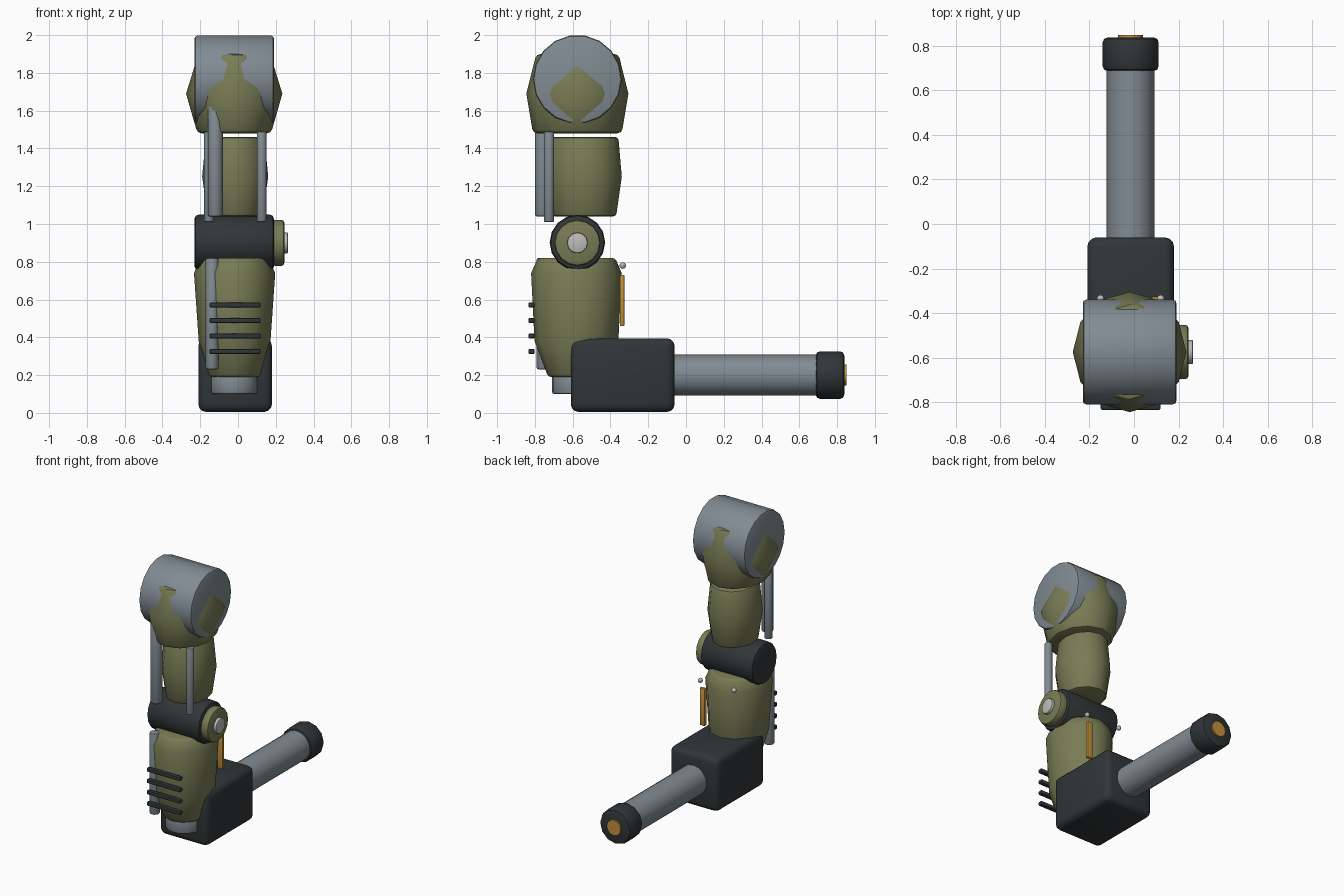
import bpy, bmesh
from math import sin, cos, pi, radians
from mathutils import Matrix

if "Cube" in bpy.data.objects:
    bpy.data.objects.remove(bpy.data.objects["Cube"], do_unlink=True)


def material(name, r, g, b):
    m = bpy.data.materials.new(name)
    m.use_nodes = True
    m.diffuse_color = (r, g, b, 1)
    bsdf = m.node_tree.nodes["Principled BSDF"]
    bsdf.inputs["Base Color"].default_value = (r, g, b, 1)
    bsdf.inputs["Roughness"].default_value = 0.6
    return m


STEEL = material("steel", 0.22, 0.26, 0.29)
OLIVE = material("olive", 0.19, 0.20, 0.09)
DARK = material("dark", 0.03, 0.036, 0.039)
ORANGE = material("orange", 0.55, 0.28, 0.04)
SILVER = material("silver", 0.50, 0.50, 0.48)

CX, CY = -0.02, -0.575   # axis of the arm


def finish(name, bm, mat, bevel=0.0, segments=2):
    """Round the hard rims, shade smoothly and link the part."""
    if bevel:
        bm.normal_update()
        rims = [e for e in bm.edges if e.calc_face_angle(0) > radians(50)]
        bmesh.ops.bevel(bm, geom=rims, offset=bevel, segments=segments,
                        profile=0.5, affect='EDGES', clamp_overlap=True)
    bmesh.ops.recalc_face_normals(bm, faces=bm.faces)
    me = bpy.data.meshes.new(name)
    bm.to_mesh(me)
    bm.free()
    me.materials.append(mat)
    me.shade_smooth()
    me.set_sharp_from_angle(angle=radians(35))
    ob = bpy.data.objects.new(name, me)
    bpy.context.collection.objects.link(ob)
    return ob


def cylinder(name, axis, center, radius, start, end, mat, sides=16, bevel=0.0):
    """Cylinder along an axis; center gives the other two coordinates in order."""
    bm = bmesh.new()
    bmesh.ops.create_cone(bm, cap_ends=True, segments=sides, radius1=radius,
                          radius2=radius, depth=end - start)
    loc = list(center)
    loc.insert("XYZ".index(axis), (start + end) / 2)
    turn = {"X": Matrix.Rotation(pi / 2, 4, 'Y'),
            "Y": Matrix.Rotation(pi / 2, 4, 'X'), "Z": Matrix()}[axis]
    bm.transform(Matrix.Translation(loc) @ turn)
    return finish(name, bm, mat, bevel)


def box(name, low, high, mat, bevel, segments=2):
    bm = bmesh.new()
    bmesh.ops.create_cube(bm, size=1)
    for v in bm.verts:
        v.co = [a + (c + 0.5) * (b - a) for a, b, c in zip(low, high, v.co)]
    return finish(name, bm, mat, bevel, segments)


def shell(name, center, rings, mat, bevel, sides=12):
    """Vertical elliptical loft; each ring is (z, half width, half depth)."""
    bm = bmesh.new()
    loops = []
    for z, rx, ry in rings:
        loops.append([bm.verts.new((center[0] + rx * cos(2 * pi * i / sides),
                                    center[1] + ry * sin(2 * pi * i / sides), z))
                      for i in range(sides)])
    for low, high in zip(loops, loops[1:]):
        for i in range(sides):
            j = (i + 1) % sides
            bm.faces.new((low[i], low[j], high[j], high[i]))
    bm.faces.new(loops[0][::-1])
    bm.faces.new(loops[-1])
    return finish(name, bm, mat, bevel)


# Shoulder
cylinder("shoulder_drum", "X", (CY, 1.766), 0.235, -0.23, 0.19, STEEL, 18, 0.015)
shell("shoulder_shell", (CX, CY),
      [(1.48, 0.195, 0.235), (1.69, 0.255, 0.27), (1.90, 0.19, 0.218)], OLIVE, 0.022)

# Upper arm and its piston rods
shell("upper_arm", (-0.015, -0.54),
      [(1.04, 0.145, 0.17), (1.25, 0.175, 0.2), (1.46, 0.155, 0.182)], OLIVE, 0.015)
cylinder("upper_piston", "Z", (-0.12, -0.76), 0.04, 1.04, 1.65, STEEL, 12, 0.012)
for side, x in (("left", 0.125), ("right", -0.153)):
    cylinder("upper_rod_" + side, "Z", (x, -0.725), 0.027, 1.01, 1.49, STEEL, 10, 0.008)

# Elbow joint
cylinder("elbow_drum", "X", (CY, 0.902), 0.147, -0.23, 0.19, DARK, 16, 0.02)
cylinder("elbow_disc", "X", (CY, 0.9), 0.122, 0.18, 0.245, OLIVE, 16, 0.015)
cylinder("elbow_bolt", "X", (CY, 0.9), 0.055, 0.23, 0.265, SILVER, 12, 0.006)

# Forearm with piston, vent bars and rear details
shell("forearm", (-0.018, -0.58),
      [(0.19, 0.14, 0.15), (0.38, 0.19, 0.222),
       (0.74, 0.215, 0.24), (0.82, 0.18, 0.205)], OLIVE, 0.015)
cylinder("forearm_piston", "Z", (-0.137, -0.757), 0.035, 0.23, 0.82, STEEL, 12, 0.012)
for i in range(4):
    z = 0.325 + i * 0.082
    box(f"vent_bar_{i + 1}", (-0.15, -0.835, z - 0.014), (0.12, -0.802, z + 0.014),
        DARK, 0.008)
box("indicator_strip", (0.08, -0.35, 0.46), (0.12, -0.326, 0.73), ORANGE, 0.004)
for side, x in (("left", 0.12), ("right", -0.15)):
    stud = bmesh.new()
    bmesh.ops.create_uvsphere(stud, u_segments=10, v_segments=8, radius=0.017)
    stud.transform(Matrix.Translation((x, -0.335, 0.78)))
    finish("stud_" + side, stud, SILVER)

# Wrist and tool
cylinder("wrist", "Z", (CX, -0.585), 0.125, 0.1, 0.21, STEEL, 16, 0.012)
box("tool_housing", (-0.21, -0.61, 0.005), (0.18, -0.06, 0.395), DARK, 0.042, 3)
cylinder("barrel", "Y", (-0.015, 0.2), 0.108, -0.09, 0.72, STEEL, 16)
cylinder("barrel_cap", "Y", (-0.015, 0.2), 0.126, 0.687, 0.838, DARK, 12, 0.022)
cylinder("barrel_lens", "Y", (-0.015, 0.2), 0.056, 0.82, 0.849, ORANGE, 12)
